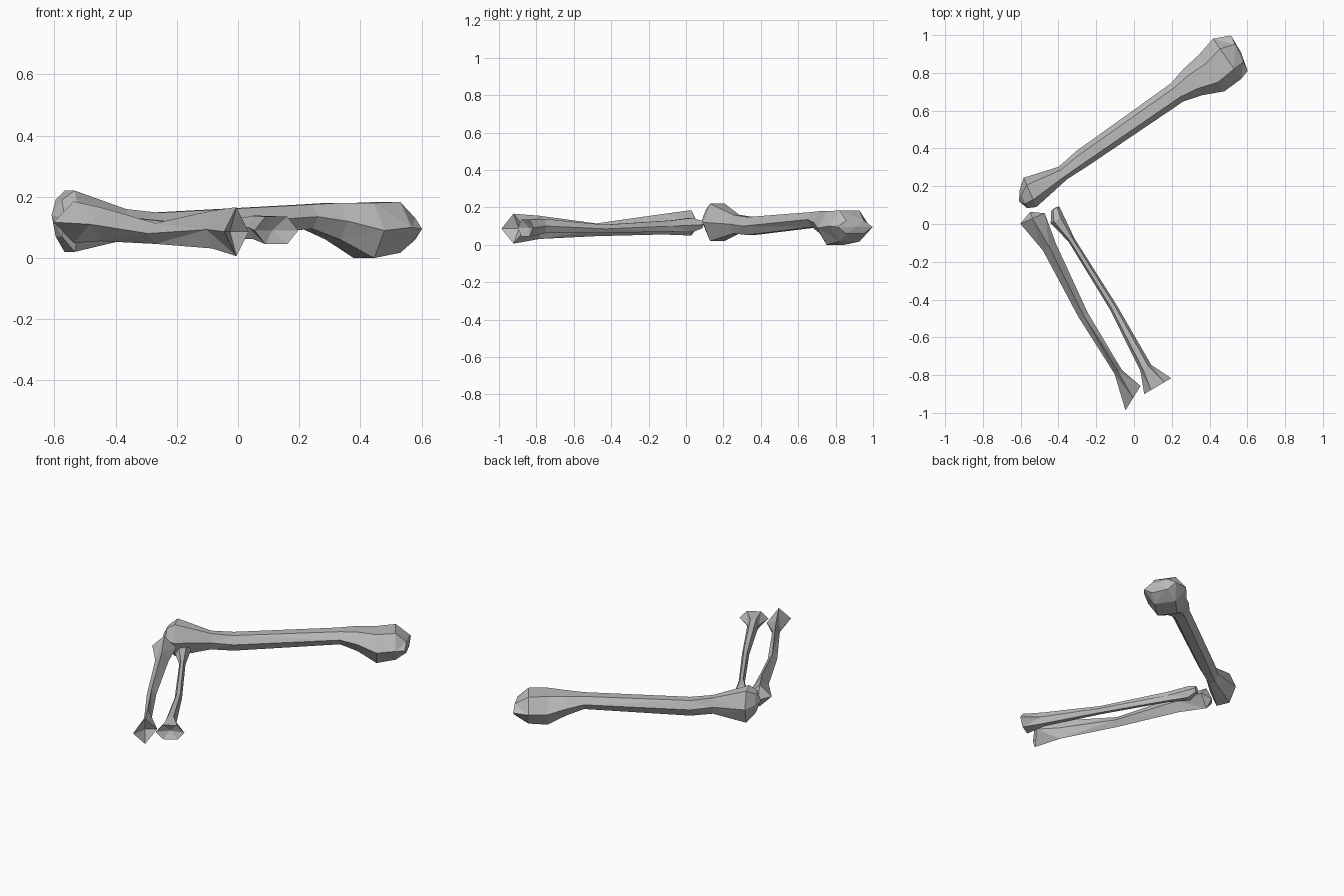
import bpy, bmesh
from math import sin, cos, tau
from mathutils import Vector

cube = bpy.data.objects.get("Cube")
if cube:
    bpy.data.objects.remove(cube, do_unlink=True)

mat = bpy.data.materials.new("bone_grey")
mat.use_nodes = True
grey = (0.5, 0.5, 0.5, 1)
mat.diffuse_color = grey
mat.node_tree.nodes["Principled BSDF"].inputs["Base Color"].default_value = grey


def bone(name, origin, direction, side, rings, sides, start, end):
    """Loft rings (along, across, height, half width, half height, tilt), closed by an apex at each end."""
    u = Vector((*direction, 0)).normalized()
    v = Vector((-u.y, u.x, 0)) * side
    base = Vector((*origin, 0))

    def place(s, t, z):
        return base + u * s + v * t + Vector((0, 0, z))

    tall = max(sin(tau * i / sides) for i in range(sides))
    bm = bmesh.new()
    loops = []
    for s, t, z, w, h, tilt in rings:
        loop = []
        for i in range(sides):
            dt = w * cos(tau * i / sides)
            dz = h * sin(tau * i / sides) / tall
            loop.append(bm.verts.new(place(s + tilt * dt, t + dt, z + dz)))
        loops.append(loop)
    for a, b in zip(loops, loops[1:]):
        for i in range(sides):
            j = (i + 1) % sides
            bm.faces.new((a[i], a[j], b[j], b[i]))
    for loop, tip in ((loops[0], start), (loops[-1], end)):
        apex = bm.verts.new(place(*tip))
        for i in range(sides):
            bm.faces.new((loop[i], loop[(i + 1) % sides], apex))
    bmesh.ops.triangulate(bm, faces=[f for f in bm.faces if len(f.verts) > 3])
    bmesh.ops.recalc_face_normals(bm, faces=bm.faces)
    mesh = bpy.data.meshes.new(name)
    bm.to_mesh(mesh)
    bm.free()
    mesh.materials.append(mat)
    obj = bpy.data.objects.new(name, mesh)
    bpy.context.collection.objects.link(obj)


# Upper arm bone: elbow knob, slim shaft, broad head hanging low
bone("upper_arm_bone", (0, 0.55), (0.82, 0.57), 1, [
    (-0.72, -0.01, 0.13, 0.05, 0.06, 0.2),
    (-0.67, 0, 0.12, 0.083, 0.10, 0.2),
    (-0.47, -0.015, 0.11, 0.04, 0.05, 0),
    (-0.34, -0.01, 0.10, 0.05, 0.048, 0),
    (0.27, -0.01, 0.135, 0.058, 0.04, 0),
    (0.37, -0.012, 0.12, 0.085, 0.06, 0),
    (0.48, -0.03, 0.09, 0.118, 0.09, 0),
    (0.59, -0.015, 0.10, 0.13, 0.083, 0),
    (0.66, -0.027, 0.095, 0.102, 0.035, 0.17),
], 6, (-0.745, -0.005, 0.14), (0.67, -0.027, 0.095))

# Longer forearm bone: pointed elbow end, forked wrist end
bone("outer_forearm_bone", (-0.27, -0.48), (0.48, -0.877), 1, [
    (-0.575, 0.01, 0.117, 0.07, 0.068, 0.1),
    (-0.40, 0.016, 0.11, 0.039, 0.055, 0),
    (0, 0, 0.08, 0.027, 0.034, 0),
    (0.355, 0.018, 0.093, 0.022, 0.062, 0),
    (0.515, 0.02, 0.086, 0.066, 0.08, -0.57),
], 4, (-0.612, 0.016, 0.105), (0.48, 0.015, 0.086))

# Shorter forearm bone: small rounded elbow end, flared wrist end
bone("inner_forearm_bone", (-0.11, -0.44), (0.508, -0.861), 1, [
    (-0.605, 0, 0.108, 0.025, 0.02, 0),
    (-0.55, -0.02, 0.105, 0.04, 0.038, 0),
    (-0.42, -0.01, 0.10, 0.018, 0.03, 0),
    (0, 0, 0.085, 0.021, 0.022, 0),
    (0.365, -0.015, 0.10, 0.033, 0.038, 0),
    (0.48, -0.01, 0.09, 0.083, 0.045, 0),
], 6, (-0.61, 0, 0.108), (0.455, -0.012, 0.09))
